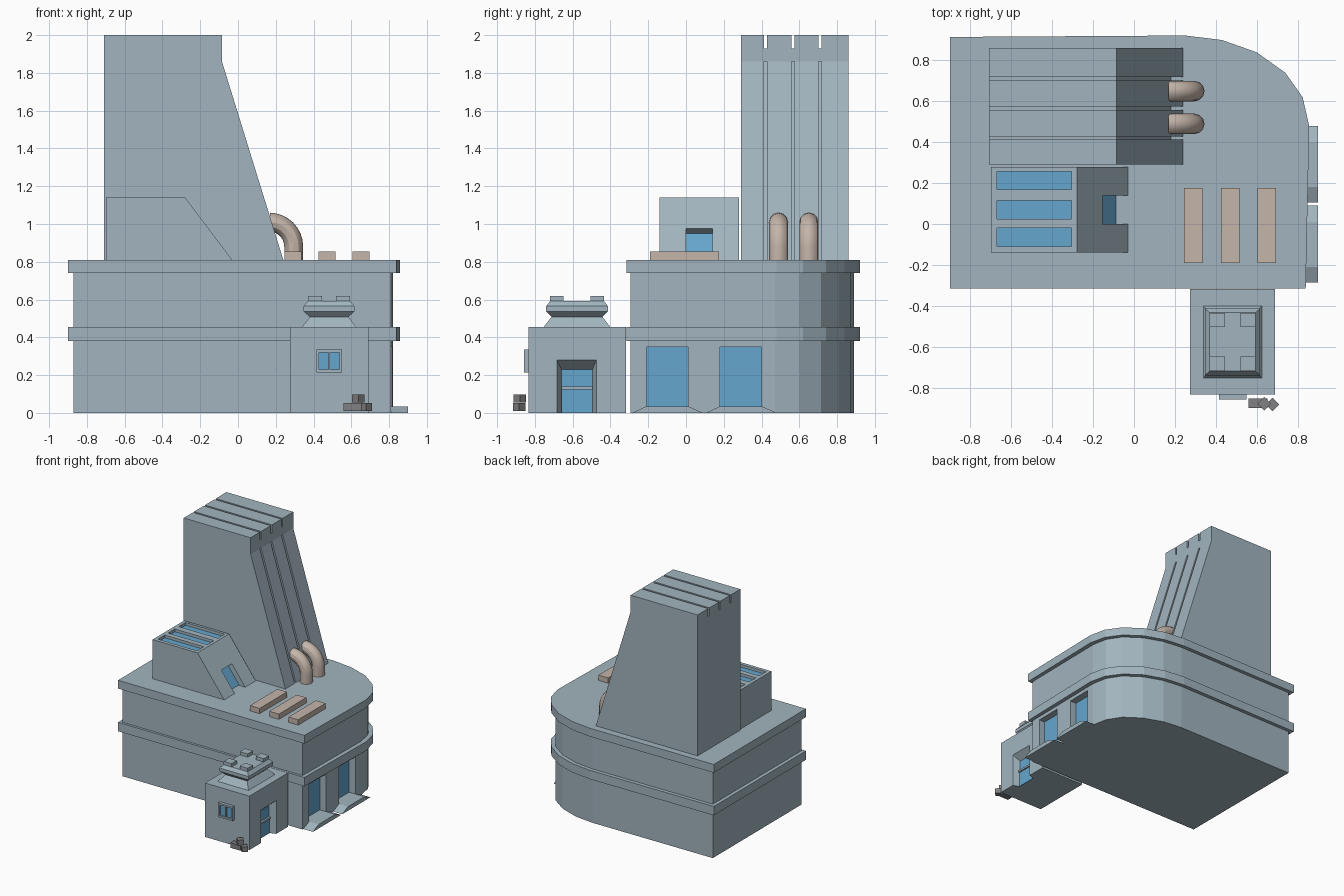
import bpy, bmesh
from math import cos, sin, pi

if "Cube" in bpy.data.objects:
    bpy.data.objects.remove(bpy.data.objects["Cube"])


def material(name, rgb):
    m = bpy.data.materials.new(name)
    m.diffuse_color = (*rgb, 1)
    m.use_nodes = True
    m.node_tree.nodes["Principled BSDF"].inputs["Base Color"].default_value = m.diffuse_color
    return m


WALL = material("wall_blue_grey", (0.36, 0.46, 0.52))
GLASS = material("glass_blue", (0.13, 0.38, 0.62))
TAN = material("tan_metal", (0.55, 0.46, 0.40))
GREY = material("crate_grey", (0.22, 0.22, 0.23))


def loft(name, rings, mat=WALL):
    """Closed solid skinned through rings with equal point counts."""
    bm = bmesh.new()
    vs = [[bm.verts.new(p) for p in r] for r in rings]
    n = len(vs[0])
    for a, b in zip(vs, vs[1:]):
        for i in range(n):
            j = (i + 1) % n
            bm.faces.new((a[i], a[j], b[j], b[i]))
    bm.faces.new(vs[0][::-1])
    bm.faces.new(vs[-1])
    bmesh.ops.recalc_face_normals(bm, faces=bm.faces)
    me = bpy.data.meshes.new(name)
    bm.to_mesh(me)
    bm.free()
    ob = bpy.data.objects.new(name, me)
    bpy.context.collection.objects.link(ob)
    me.materials.append(mat)
    return ob


def plan(name, pts, z0, z1, mat=WALL):
    return loft(name, [[(x, y, z) for x, y in pts] for z in (z0, z1)], mat)


def side(name, pts, y0, y1, mat=WALL):
    """Extrude an x-z profile along y."""
    return loft(name, [[(x, y, z) for x, z in pts] for y in (y0, y1)], mat)


def box(name, x0, x1, y0, y1, z0, z1, mat=WALL):
    return plan(name, [(x0, y0), (x1, y0), (x1, y1), (x0, y1)], z0, z1, mat)


def cut(target, cutter):
    cutter.hide_render = True
    mod = target.modifiers.new("cut", 'BOOLEAN')
    mod.operation = 'DIFFERENCE'
    mod.solver = 'EXACT'
    mod.object = cutter
    bpy.context.view_layer.objects.active = target
    bpy.ops.object.modifier_apply(modifier=mod.name)
    bpy.data.objects.remove(cutter)


# Main hall with one rounded corner, and two overhanging bands
hall = plan("main_hall", [(-.87, -.295), (.81, -.295), (.82, .47), (.795, .60), (.72, .715),
                          (.585, .81), (.42, .87), (.25, .89), (-.87, .885)], 0, .80)
band = [(-.90, -.315), (.84, -.315), (.857, .48), (.825, .62), (.74, .74),
        (.60, .84), (.43, .90), (.25, .922), (-.90, .915)]
plan("roof_slab", band, .74, .81)
plan("middle_band", band, .38, .455)

# Two tall recessed windows with splayed sills
for i, y in enumerate((-.21, .18)):
    cut(hall, box("cutter", .75, 1, y, y + .22, .035, .35))
    box(f"hall_window_{i}", .745, .757, y, y + .22, .035, .35, GLASS)
    sill = [(y - .075, 0), (y + .30, 0), (y + .22, .035), (y, .035)]
    loft(f"window_sill_{i}", [[(x, a, b) for a, b in sill] for x in (.78, .90)])

# Tower with slanted face, roof slots and slanted grooves
tower = side("tower", [(-.71, .80), (-.71, 2), (-.085, 2), (-.085, 1.86), (.243, .80)], .29, .86)
for y in (.413, .558, .702):
    cut(tower, box("cutter", -1, .2, y, y + .016, 1.93, 2.1))
    cut(tower, side("cutter", [(-.145, 1.86), (.19, .78), (.40, .78), (.02, 1.86)], y, y + .016))

# Skylight block beside the tower, with slanted hatch
block = side("skylight_block", [(-.70, .80), (-.70, 1.14), (-.28, 1.14), (-.023, .80)], -.14, .28)
for i, y in enumerate((-.11, .025, .168)):
    cut(block, box("cutter", -.67, -.305, y, y + .09, 1.11, 1.2))
    box(f"skylight_{i}", -.67, -.305, y, y + .09, 1.105, 1.117, GLASS)
cut(block, side("cutter", [(-.155, .975), (-.195, .945), (-.07, .78), (.1, .78), (-.075, 1.035)], 0, .14))
side("hatch_glass", [(-.195, .945), (-.093, .81), (-.088, .814), (-.19, .949)], 0, .14, GLASS)

# Roof vents
for i, x in enumerate((.245, .425, .605)):
    box(f"roof_vent_{i}", x, x + .09, -.19, .175, .805, .855, TAN)

# Bent pipes from the roof into the tower
for i, y in enumerate((.49, .65)):
    cu = bpy.data.curves.new(f"bent_pipe_{i}", 'CURVE')
    cu.dimensions = '3D'
    cu.bevel_depth = .05
    cu.bevel_resolution = 4
    cu.use_fill_caps = True
    path = [(.295, .80)] + [(.165 + .13 * cos(a * pi / 16), .88 + .13 * sin(a * pi / 16)) for a in range(9)]
    sp = cu.splines.new('POLY')
    sp.points.add(len(path) - 1)
    for p, (x, z) in zip(sp.points, path):
        p.co = (x, y, z, 1)
    ob = bpy.data.objects.new(f"bent_pipe_{i}", cu)
    bpy.context.collection.objects.link(ob)
    cu.materials.append(TAN)
    bpy.ops.object.select_all(action='DESELECT')
    ob.select_set(True)
    bpy.context.view_layer.objects.active = ob
    bpy.ops.object.convert(target='MESH')
    bpy.ops.object.shade_smooth_by_angle()

# Entrance annex with splayed doorway
annex = box("annex", .275, .69, -.833, -.318, 0, .455)


def door_ring(x, y0, y1, top):
    return [(x, y0, -.05), (x, y1, -.05), (x, y1, top), (x, y0, top)]


cut(annex, loft("cutter", [door_ring(.63, -.66, -.495, .23), door_ring(.69, -.682, -.475, .28),
                           door_ring(.75, -.682, -.475, .28)]))
box("annex_door", .62, .64, -.66, -.495, 0, .125, GLASS)
box("door_rail", .62, .652, -.66, -.495, .125, .14)
box("door_window", .62, .636, -.66, -.495, .14, .23, GLASS)

# Framed front window with two panes
frame = box("window_frame", .415, .55, -.858, -.82, .215, .335)
for i, x in enumerate((.429, .488)):
    cut(frame, box("cutter", x, x + .05, -.9, -.842, .23, .32))
    box(f"front_pane_{i}", x, x + .05, -.846, -.835, .23, .32, GLASS)

# Flared roof turret with four corner blocks
cx, cy = .482, -.577
loft("roof_turret", [[(cx + sx * hx, cy + sy * hy, z) for sx, sy in ((-1, -1), (1, -1), (1, 1), (-1, 1))]
                     for z, hx, hy in ((.45, .147, .18), (.508, .102, .135), (.537, .135, .163),
                                       (.565, .135, .163), (.592, .112, .143))])
for sx in (-1, 1):
    for sy in (-1, 1):
        x, y = cx + sx * .075, cy + sy * .107
        box(f"turret_block_{sx}_{sy}", x - .037, x + .037, y - .035, y + .035, .585, .62)

# Small pile of crates
for i, (x, y, z, turn) in enumerate(((.583, -.877, .01, 0), (.63, -.877, .01, 0),
                                     (.677, -.883, .01, 45), (.637, -.88, .055, 45))):
    corners = [(x + .033 * cos((turn + 45 + 90 * k) * pi / 180),
                y + .033 * sin((turn + 45 + 90 * k) * pi / 180)) for k in range(4)]
    plan(f"crate_{i}", corners, z, z + .043, GREY)
